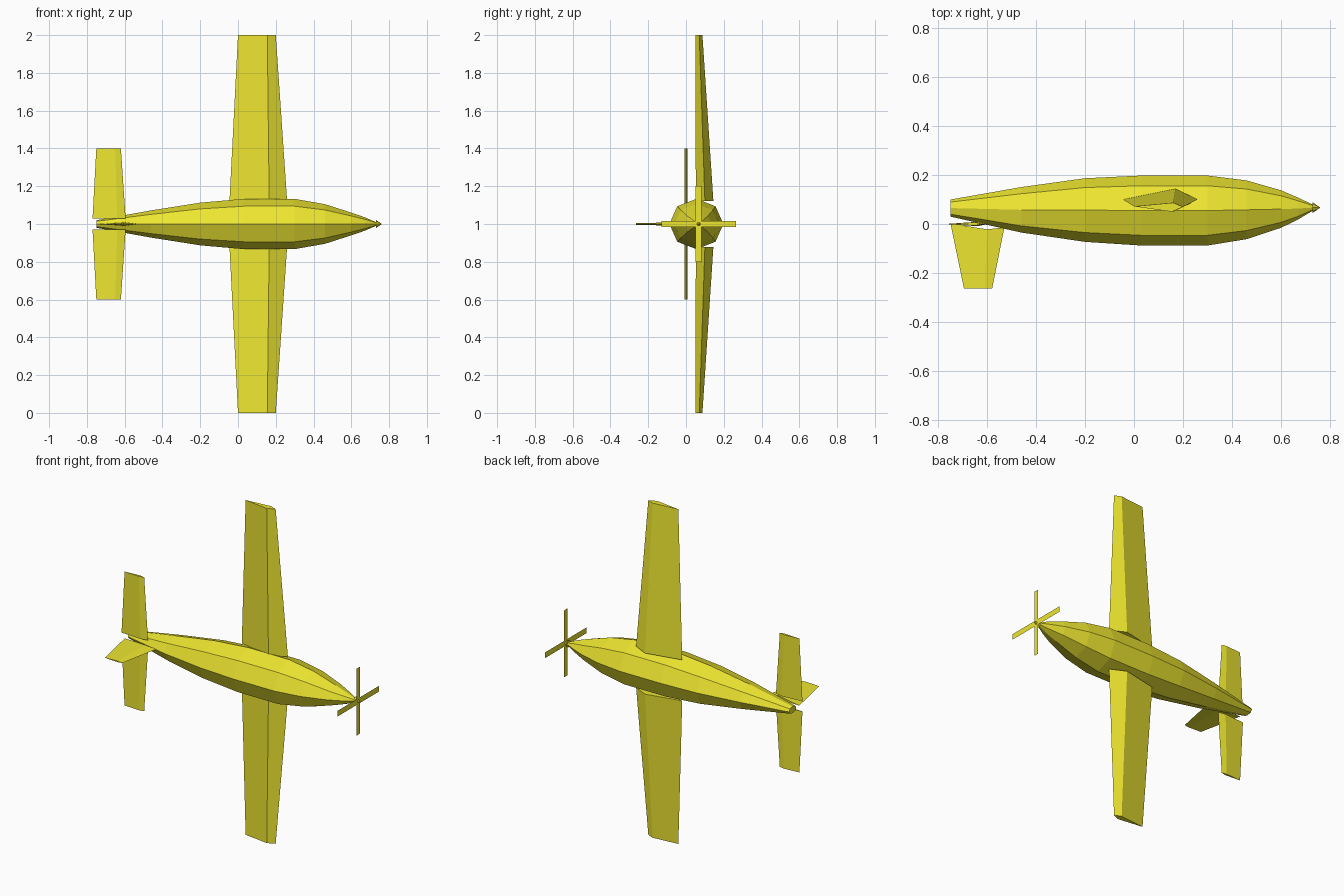
import bpy, bmesh
from math import cos, sin, pi

if "Cube" in bpy.data.objects:
    bpy.data.objects.remove(bpy.data.objects["Cube"])

yellow = bpy.data.materials.new("yellow_paint")
yellow.diffuse_color = (0.85, 0.79, 0.03, 1)
yellow.use_nodes = True
yellow.node_tree.nodes["Principled BSDF"].inputs["Base Color"].default_value = yellow.diffuse_color


def finish(name, bm):
    bmesh.ops.recalc_face_normals(bm, faces=bm.faces)
    mesh = bpy.data.meshes.new(name)
    bm.to_mesh(mesh)
    bm.free()
    mesh.materials.append(yellow)
    obj = bpy.data.objects.new(name, mesh)
    bpy.context.collection.objects.link(obj)


def loft(name, rings):
    """Skin a list of equal-length point rings and cap both ends."""
    bm = bmesh.new()
    loops = [[bm.verts.new(p) for p in ring] for ring in rings]
    n = len(loops[0])
    for a, b in zip(loops, loops[1:]):
        for i in range(n):
            j = (i + 1) % n
            bm.faces.new((a[i], a[j], b[j], b[i]))
    bm.faces.new(loops[0])
    bm.faces.new(loops[-1])
    finish(name, bm)


def octagon(x, yc, ry, rz):
    return [(x, yc + ry * cos(k * pi / 4), 1 + rz * sin(k * pi / 4)) for k in range(8)]


# Fuselage: eight-sided body, stations are x, centre y, half height, half width
stations = [
    (-0.75, 0.065, 0.035, 0.02), (-0.46, 0.058, 0.093, 0.072),
    (-0.20, 0.057, 0.13, 0.113), (0.03, 0.055, 0.143, 0.133),
    (0.30, 0.055, 0.143, 0.133), (0.46, 0.058, 0.12, 0.105),
    (0.60, 0.061, 0.077, 0.06), (0.67, 0.063, 0.045, 0.036),
    (0.73, 0.067, 0.013, 0.01)]
loft("fuselage", [octagon(*s) for s in stations])

# Spinner: small cone on the nose
loft("spinner", [octagon(0.73, 0.067, 0.022, 0.022), octagon(0.76, 0.067, 0.001, 0.001)])

# Propeller: two crossed flat blades
bm = bmesh.new()
for hy, hz in ((0.016, 0.2), (0.198, 0.017)):
    bm.faces.new([bm.verts.new((0.748, 0.067 + sy * hy, 1 + sz * hz))
                  for sy, sz in ((-1, -1), (1, -1), (1, 1), (-1, 1))])
finish("propeller", bm)

# Wings and tailplanes: four-point sections (x, y) from root to tip, mirrored about z = 1
wing_root = [(-0.045, 0.1), (0.17, 0.145), (0.26, 0.1), (0.165, 0.052)]
wing_tip = [(0, 0.072), (0.16, 0.087), (0.2, 0.07), (0.155, 0.05)]
tail_root = [(-0.77, 0.0), (-0.64, 0.009), (-0.595, 0.0), (-0.64, -0.009)]
tail_tip = [(-0.75, 0.0), (-0.65, 0.007), (-0.62, 0.0), (-0.65, -0.007)]
for side, s in (("left", 1), ("right", -1)):
    for part, root, tip, z0, z1 in (("wing", wing_root, wing_tip, 0.122, 1.0),
                                    ("tailplane", tail_root, tail_tip, 0.03, 0.4)):
        loft(f"{side}_{part}", [[(x, y, 1 + s * z) for x, y in ring]
                                for ring, z in ((root, z0), (tip, z1))])

# Fin: thin diamond section with a slanted root
loft("fin", [
    [(-0.75, 0.002, 1), (-0.60, -0.022, 1.01), (-0.53, -0.014, 1), (-0.60, -0.022, 0.99)],
    [(-0.695, -0.264, 1), (-0.61, -0.264, 1.004), (-0.58, -0.264, 1), (-0.61, -0.264, 0.996)]])
